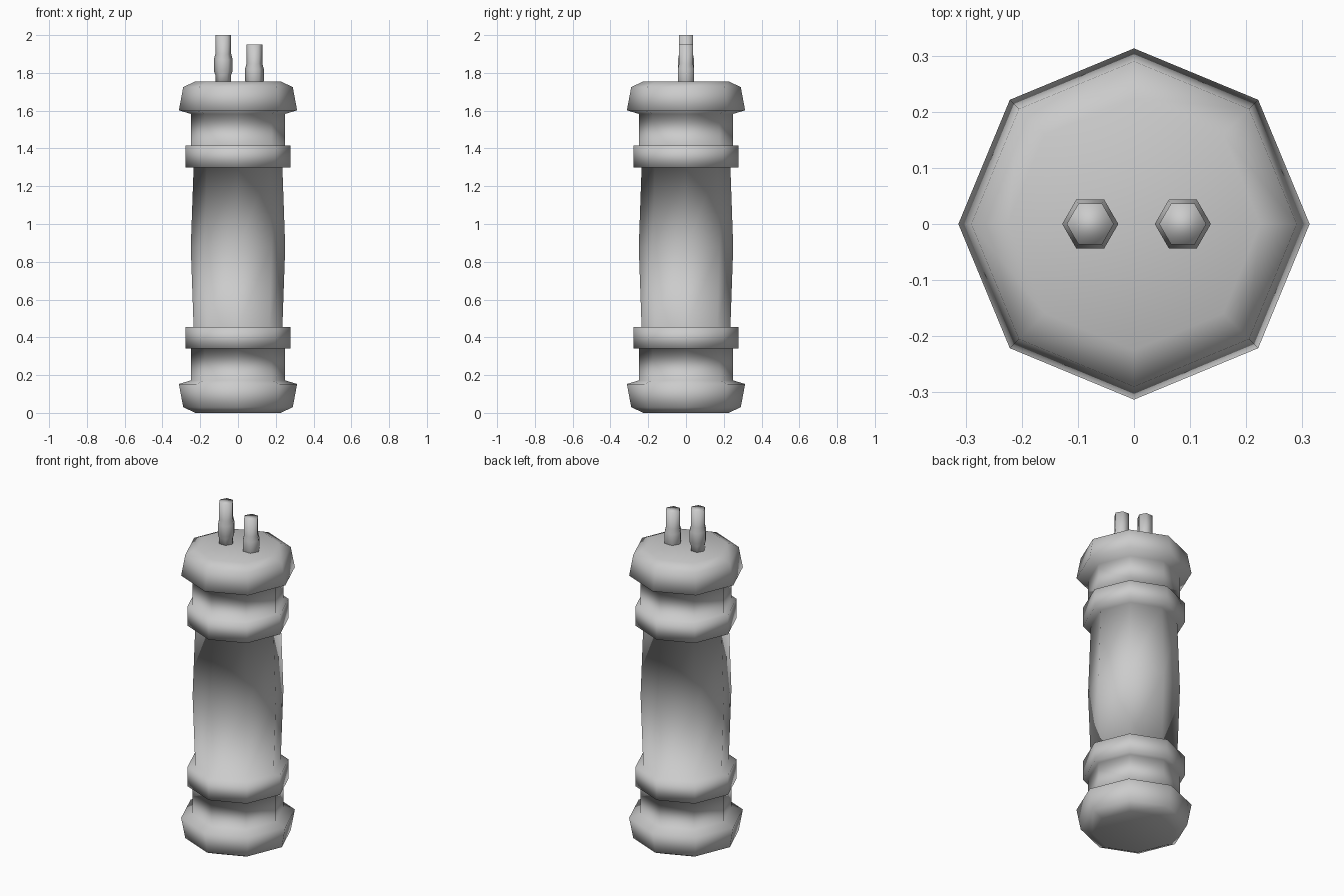
import bpy, bmesh
from math import cos, sin, tau

if "Cube" in bpy.data.objects:
    bpy.data.objects.remove(bpy.data.objects["Cube"])


def lathe(name, profile, sides, x=0.0, z=0.0):
    """Revolve (radius, height) points into a closed, smooth, low-poly solid."""
    bm = bmesh.new()
    rings = [[bm.verts.new((r * cos(tau * i / sides), r * sin(tau * i / sides), h))
              for i in range(sides)] for r, h in profile]
    for a, b in zip(rings, rings[1:]):
        for i in range(sides):
            j = (i + 1) % sides
            bm.faces.new((a[i], a[j], b[j], b[i]))
    bm.faces.new(rings[0][::-1])
    bm.faces.new(rings[-1])
    bmesh.ops.recalc_face_normals(bm, faces=bm.faces)
    for f in bm.faces:
        f.smooth = True
    mesh = bpy.data.meshes.new(name)
    bm.to_mesh(mesh)
    bm.free()
    obj = bpy.data.objects.new(name, mesh)
    obj.location = (x, 0, z)
    bpy.context.collection.objects.link(obj)
    return obj


# Lower half of the canister: flared cap, neck, collar, grip
HEIGHT = 1.755
lower = [(0.225, 0.005), (0.29, 0.03), (0.313, 0.153), (0.25, 0.172),
         (0.25, 0.34), (0.278, 0.34), (0.278, 0.455), (0.235, 0.455)]
lower[0] = (0.225, 0.0)
# Upper half mirrors the lower half about the bulging middle
upper = [(r, HEIGHT - h) for r, h in reversed(lower)]
lathe("canister_body", lower + [(0.25, HEIGHT / 2)] + upper, 8)

# Two hexagonal terminal pins with a swollen ferrule, set at different depths
pin = [(0.042, 0.0), (0.042, 0.06), (0.05, 0.08), (0.05, 0.14),
       (0.042, 0.17), (0.042, 0.27)]
lathe("left_pin", pin, 6, x=-0.078, z=1.73)
lathe("right_pin", pin, 6, x=0.087, z=1.68)
